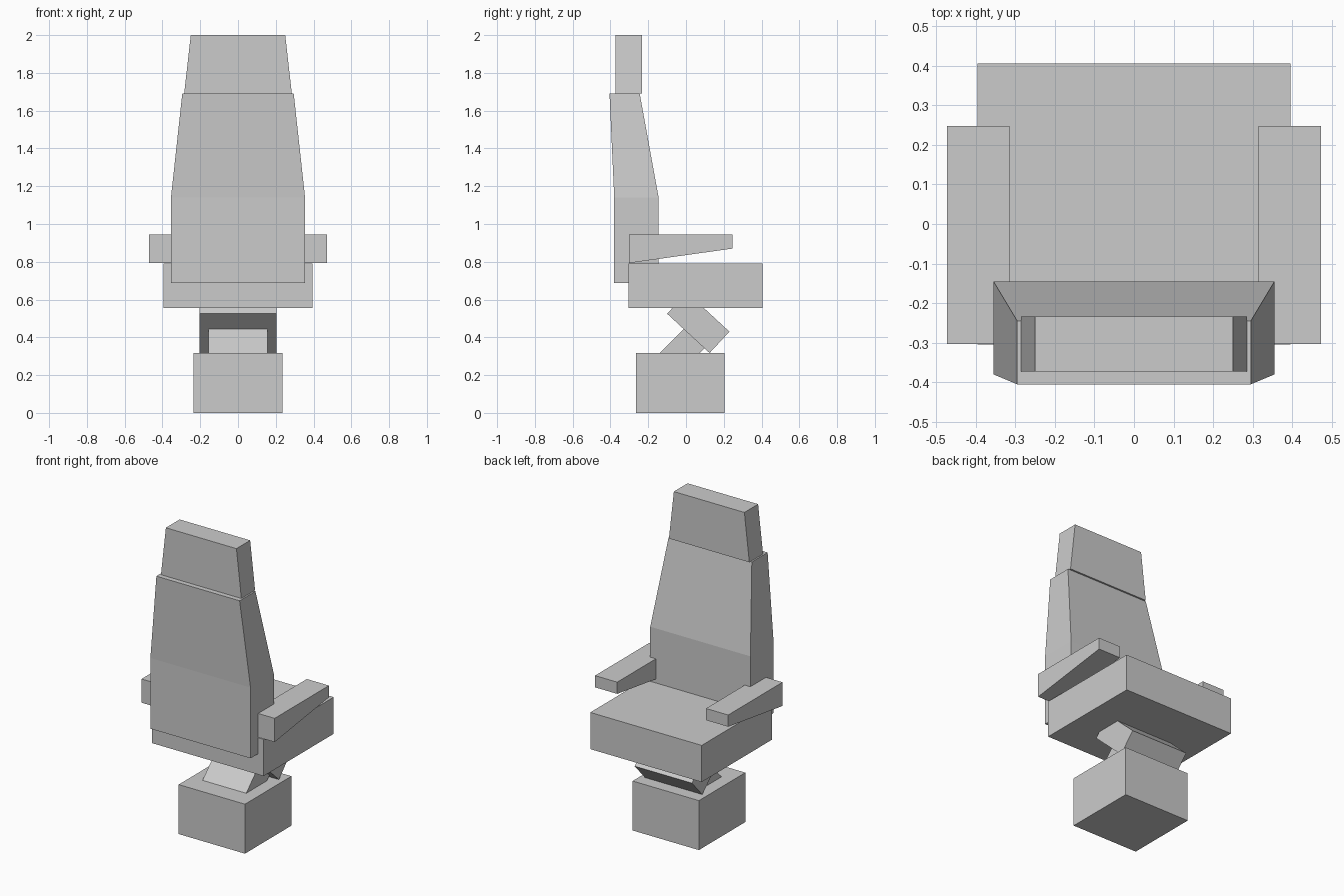
import bpy, bmesh

if "Cube" in bpy.data.objects:
    bpy.data.objects.remove(bpy.data.objects["Cube"])

grey = bpy.data.materials.new("light grey")
grey.diffuse_color = (0.6, 0.6, 0.6, 1)
grey.use_nodes = True
grey.node_tree.nodes["Principled BSDF"].inputs["Base Color"].default_value = grey.diffuse_color


def make(name, rings):
    """Skin matching rings of points and cap both ends."""
    bm = bmesh.new()
    loops = [[bm.verts.new(p) for p in ring] for ring in rings]
    for a, b in zip(loops, loops[1:]):
        n = len(a)
        for i in range(n):
            j = (i + 1) % n
            bm.faces.new((a[i], a[j], b[j], b[i]))
    bm.faces.new(loops[0][::-1])
    bm.faces.new(loops[-1])
    bmesh.ops.recalc_face_normals(bm, faces=bm.faces[:])
    mesh = bpy.data.meshes.new(name)
    bm.to_mesh(mesh)
    bm.free()
    mesh.materials.append(grey)
    obj = bpy.data.objects.new(name, mesh)
    bpy.context.collection.objects.link(obj)
    return obj


def stack(name, sections):
    """Rectangular sections (z, half width, y back, y front) joined upwards."""
    return make(name, [[(-w, a, z), (w, a, z), (w, b, z), (-w, b, z)]
                       for z, w, a, b in sections])


def extrude(name, profile, x0, x1):
    """Side profile of (y, z) points extruded along x."""
    return make(name, [[(x, y, z) for y, z in profile] for x in (x0, x1)])


# Pedestal and seat cushion
stack("base", [(0, 0.235, -0.265, 0.205), (0.317, 0.235, -0.265, 0.205)])
stack("seat", [(0.555, 0.395, -0.305, 0.405), (0.79, 0.395, -0.305, 0.405)])

# Tapered backrest and headrest
stack("backrest", [(0.687, 0.355, -0.38, -0.145),
                   (1.14, 0.355, -0.38, -0.145),
                   (1.69, 0.295, -0.405, -0.245)])
stack("headrest", [(1.69, 0.285, -0.373, -0.234), (2.0, 0.25, -0.373, -0.234)])

# Folding support: two crossed slabs
extrude("upper_link", [(-0.10, 0.525), (0.125, 0.317), (0.23, 0.43), (0.005, 0.638)],
        -0.203, 0.203)
extrude("lower_link", [(-0.20, 0.255), (-0.095, 0.15), (0.125, 0.37), (0.02, 0.475)],
        -0.155, 0.155)

# Armrests, wedge shaped underneath
arm = [(-0.303, 0.945), (0.247, 0.945), (0.247, 0.87), (-0.303, 0.793)]
for side, label in ((-1, "left"), (1, "right")):
    extrude(label + "_armrest", arm, side * 0.315, side * 0.472)
